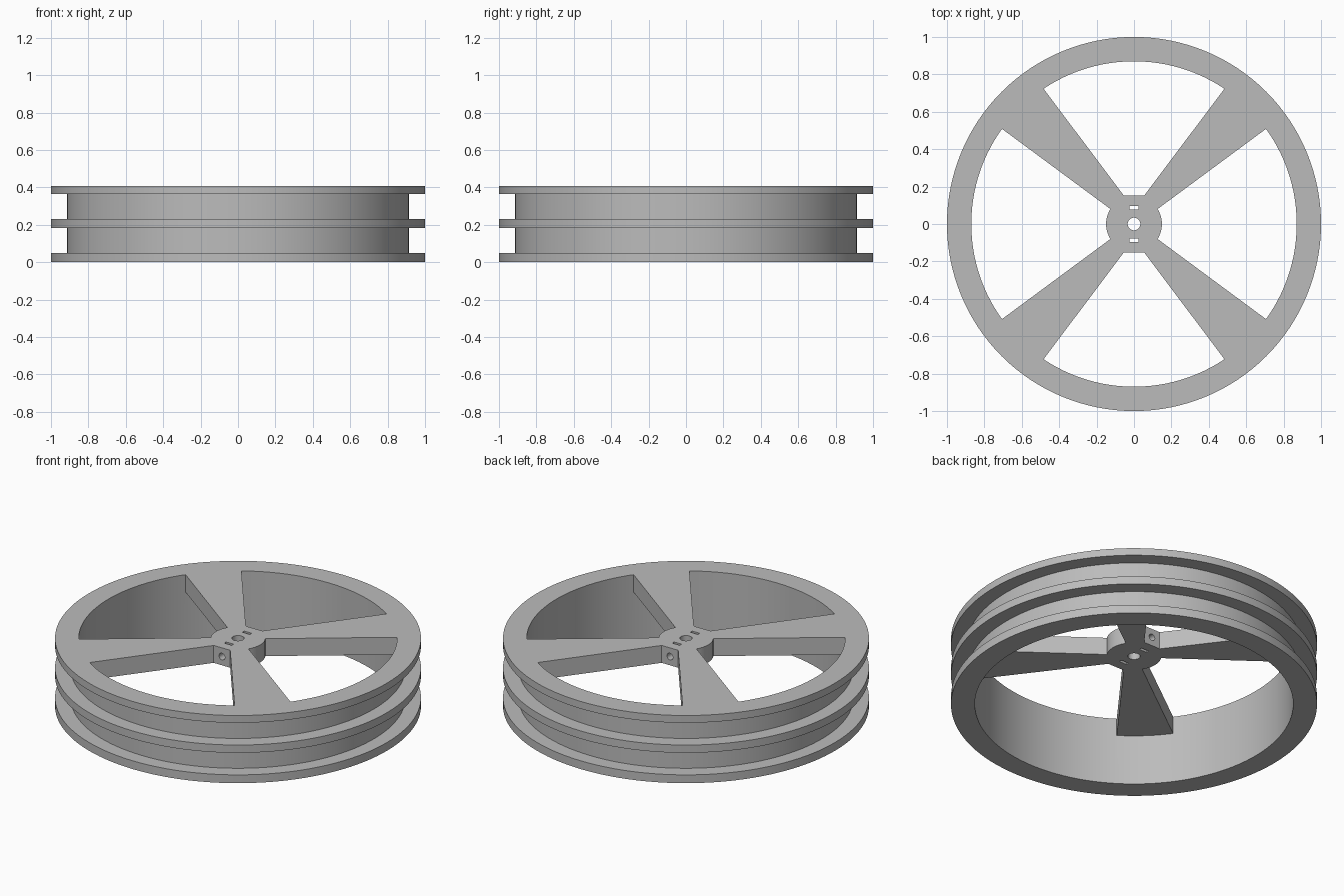
import bpy, bmesh, math
from mathutils import Vector, Matrix

cube = bpy.data.objects.get("Cube")
if cube:
    bpy.data.objects.remove(cube, do_unlink=True)

SEGMENTS = 128
TOP, WEB_BOTTOM = 0.408, 0.303
OUTER, GROOVE, INNER = 1.0, 0.915, 0.87

grey = bpy.data.materials.new("light grey")
grey.use_nodes = True
colour = (0.5, 0.5, 0.5, 1)
grey.diffuse_color = colour
grey.node_tree.nodes["Principled BSDF"].inputs["Base Color"].default_value = colour


def make_object(name, bm):
    bmesh.ops.recalc_face_normals(bm, faces=bm.faces)
    mesh = bpy.data.meshes.new(name)
    bm.to_mesh(mesh)
    bm.free()
    mesh.materials.append(grey)
    obj = bpy.data.objects.new(name, mesh)
    bpy.context.collection.objects.link(obj)
    return obj


def lathe(name, profile):
    """Closed (radius, z) profile turned about the z axis."""
    bm = bmesh.new()
    rings = []
    for i in range(SEGMENTS):
        a = 2 * math.pi * i / SEGMENTS
        rings.append([bm.verts.new((r * math.cos(a), r * math.sin(a), z))
                      for r, z in profile])
    n = len(profile)
    for i, ring in enumerate(rings):
        after = rings[(i + 1) % SEGMENTS]
        for j in range(n):
            k = (j + 1) % n
            bm.faces.new((ring[j], after[j], after[k], ring[k]))
    return make_object(name, bm)


def extrude(name, outline, z0, z1):
    bm = bmesh.new()
    face = bm.faces.new([bm.verts.new((x, y, z0)) for x, y in outline])
    result = bmesh.ops.extrude_face_region(bm, geom=[face])
    verts = [v for v in result["geom"] if isinstance(v, bmesh.types.BMVert)]
    bmesh.ops.translate(bm, verts=verts, vec=(0, 0, z1 - z0))
    return make_object(name, bm)


def cylinder(name, radius, depth, matrix):
    bm = bmesh.new()
    bmesh.ops.create_cone(bm, cap_ends=True, segments=32, radius1=radius,
                          radius2=radius, depth=depth, matrix=matrix)
    return make_object(name, bm)


def boolean(target, tool, operation):
    mod = target.modifiers.new(tool.name, "BOOLEAN")
    mod.object, mod.operation, mod.solver = tool, operation, "EXACT"
    bpy.context.view_layer.objects.active = target
    bpy.ops.object.modifier_apply(modifier=mod.name)
    bpy.data.objects.remove(tool, do_unlink=True)


# Rim with three flanges and two grooves
wheel = lathe("wheel", [
    (INNER, 0), (OUTER, 0), (OUTER, 0.05), (GROOVE, 0.05),
    (GROOVE, 0.183), (OUTER, 0.183), (OUTER, 0.23), (GROOVE, 0.23),
    (GROOVE, 0.364), (OUTER, 0.364), (OUTER, TOP), (INNER, TOP)])

# Hub and flared spokes: one quadrant outline, mirrored into four
side_in, side_out = Vector((0.126, 0.08)), Vector((0.705, 0.508))
end_in, end_out = Vector((0.055, 0.153)), Vector((0.485, 0.725))
side_tip = side_out + (side_out - side_in).normalized() * 0.03
end_tip = end_out + (end_out - end_in).normalized() * 0.03
hub_angle = math.atan2(side_in.y, side_in.x)
quadrant = [Vector((math.cos(hub_angle * i / 8), math.sin(hub_angle * i / 8)))
            * side_in.length for i in range(9)]
quadrant += [side_tip, end_tip, end_in]
half = quadrant + [Vector((-p.x, p.y)) for p in reversed(quadrant)]
# Skip the two points on the x axis when mirroring to avoid doubles
outline = half + [Vector((p.x, -p.y)) for p in reversed(half[1:-1])]
spokes = extrude("spokes", outline, WEB_BOTTOM, TOP)

# Axle bore, screw hole through both hub flats, and nut slots
mid = (TOP + WEB_BOTTOM) / 2
boolean(spokes, cylinder("axle_bore", 0.034, 0.4,
                         Matrix.Translation((0, 0, mid))), "DIFFERENCE")
boolean(spokes, cylinder("screw_hole", 0.02, 0.5, Matrix.Translation((0, 0, mid))
                         @ Matrix.Rotation(math.pi / 2, 4, "X")), "DIFFERENCE")
for side in (-1, 1):
    slot = [(x, side * 0.086 + y) for x, y in
            ((-0.025, -0.009), (0.025, -0.009), (0.025, 0.009), (-0.025, 0.009))]
    boolean(spokes, extrude("nut_slot", slot, 0.2, 0.5), "DIFFERENCE")

boolean(wheel, spokes, "UNION")

# Smooth the turned surfaces and keep the edges crisp
bpy.ops.object.select_all(action="DESELECT")
wheel.select_set(True)
bpy.context.view_layer.objects.active = wheel
bpy.ops.object.shade_smooth_by_angle(angle=math.radians(30))
